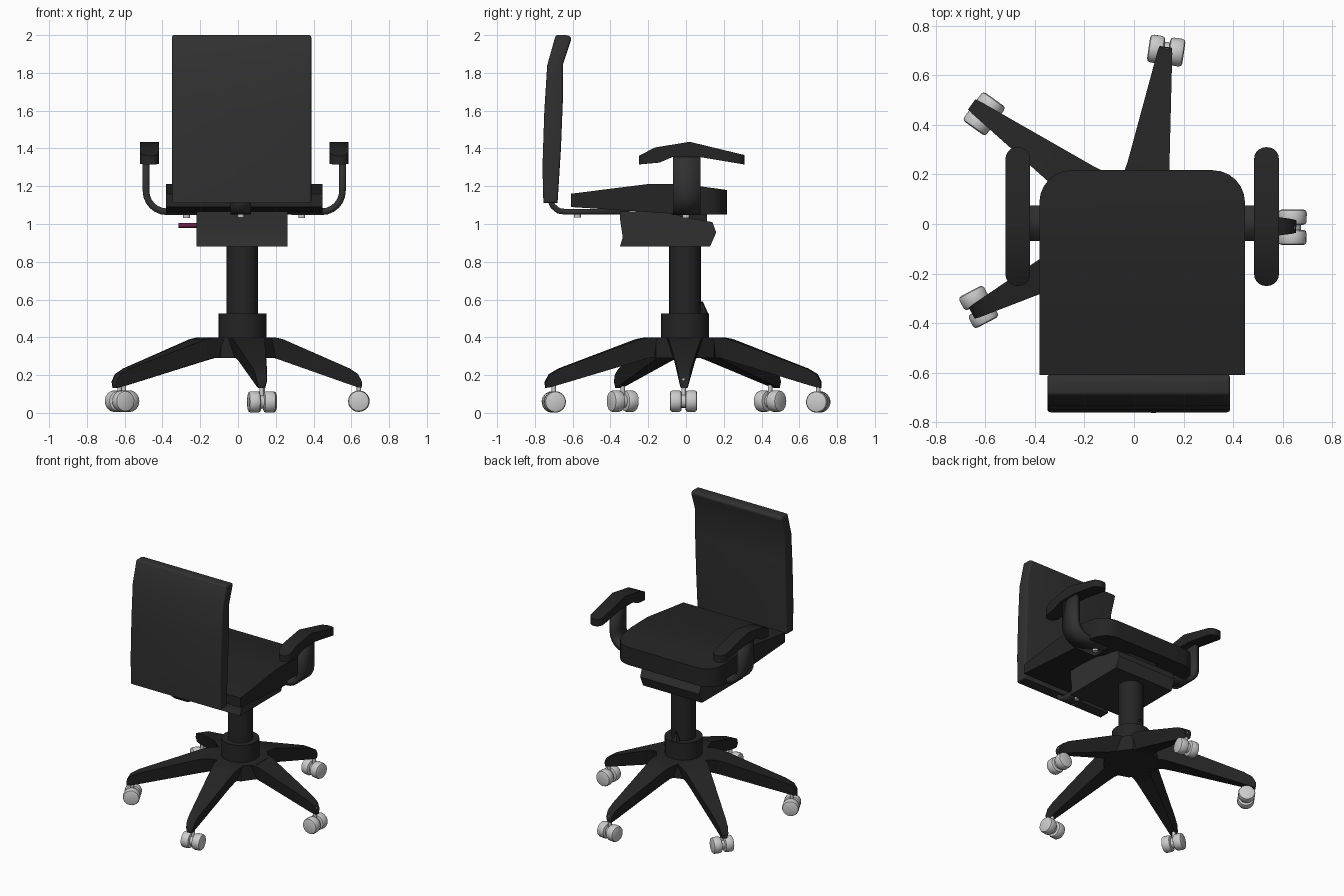
import bpy, bmesh, math
from mathutils import Vector, Matrix

if "Cube" in bpy.data.objects:
    bpy.data.objects.remove(bpy.data.objects["Cube"])

CX = 0.033                      # centre line of the seat and arms
BASE = Vector((0.023, -0.005, 0))   # centre of the column


def material(name, r, g, b):
    m = bpy.data.materials.new(name)
    m.diffuse_color = (r, g, b, 1)
    m.use_nodes = True
    m.node_tree.nodes["Principled BSDF"].inputs["Base Color"].default_value = m.diffuse_color
    return m


BLACK = material("black", 0.018, 0.018, 0.018)
CHARCOAL = material("charcoal", 0.03, 0.03, 0.03)
LEVER = material("dark_magenta", 0.15, 0.015, 0.07)


def finish(name, bm, mat=None, smooth=True):
    bmesh.ops.recalc_face_normals(bm, faces=bm.faces)
    me = bpy.data.meshes.new(name)
    bm.to_mesh(me)
    bm.free()
    ob = bpy.data.objects.new(name, me)
    bpy.context.collection.objects.link(ob)
    if mat:
        me.materials.append(mat)
    if smooth:
        bpy.ops.object.select_all(action='DESELECT')
        ob.select_set(True)
        bpy.context.view_layer.objects.active = ob
        bpy.ops.object.shade_smooth_by_angle(angle=math.radians(35))
    return ob


def extrude(name, profile, x0, x1, mat, pick=None, offset=0, seg=4):
    """Extrude a (y, z) profile along x; bevel the edges chosen by pick(a, b)."""
    bm = bmesh.new()
    face = bm.faces.new([bm.verts.new((x0, y, z)) for y, z in profile])
    new = bmesh.ops.extrude_face_region(bm, geom=[face])["geom"]
    bmesh.ops.translate(bm, vec=(x1 - x0, 0, 0),
                        verts=[v for v in new if isinstance(v, bmesh.types.BMVert)])
    if pick:
        edges = [e for e in bm.edges if pick(e.verts[0].co, e.verts[1].co)]
        bmesh.ops.bevel(bm, geom=edges, offset=offset, segments=seg, profile=0.5,
                        affect='EDGES', clamp_overlap=True)
    return finish(name, bm, mat)


def upright_at(*ys):
    """Choose the upright corner edges lying at the given y values."""
    return lambda a, b: abs(a.x - b.x) < 1e-4 and any(
        abs(a.y - y) < 1e-3 and abs(b.y - y) < 1e-3 for y in ys)


def strip(name, path, width, thickness, mat):
    """Bent flat bar along a path, widened by the vector width."""
    bm = bmesh.new()
    w = Vector(width) / 2
    rows = [(bm.verts.new(Vector(p) - w), bm.verts.new(Vector(p) + w)) for p in path]
    for a, b in zip(rows, rows[1:]):
        bm.faces.new((a[0], a[1], b[1], b[0]))
    ob = finish(name, bm, mat)
    mod = ob.modifiers.new("thickness", 'SOLIDIFY')
    mod.thickness, mod.offset, mod.use_even_offset = thickness, 0, True
    return ob


def cylinder(name, centre, r, length, mat=None, axis=(0, 0, 1), sides=24, r2=None, bevel=0):
    bm = bmesh.new()
    bmesh.ops.create_cone(bm, cap_ends=True, segments=sides, radius1=r,
                          radius2=r if r2 is None else r2, depth=length)
    if bevel:
        rims = [e for e in bm.edges if abs(e.verts[0].co.z - e.verts[1].co.z) < 1e-5]
        bmesh.ops.bevel(bm, geom=rims, offset=bevel, segments=2, profile=0.5, affect='EDGES')
    rot = Vector((0, 0, 1)).rotation_difference(Vector(axis)).to_matrix().to_4x4()
    bmesh.ops.transform(bm, matrix=Matrix.Translation(centre) @ rot, verts=bm.verts)
    return finish(name, bm, mat)


# Seat cushion with two rounded corners
extrude("seat", [(-0.61, 1.09), (-0.61, 1.16), (-0.19, 1.213), (0.0, 1.21), (0.217, 1.18),
                 (0.217, 1.05), (0.0, 1.05)],
        CX - 0.415, CX + 0.415, BLACK, upright_at(0.217), 0.13, 6)

# Backrest, all hard edges rounded
back = [(-0.755, 1.11), (-0.68, 1.11), (-0.662, 1.4), (-0.652, 1.65), (-0.65, 1.85),
        (-0.605, 1.985), (-0.625, 2.0), (-0.69, 2.0), (-0.735, 1.84), (-0.75, 1.6), (-0.76, 1.3)]
extrude("backrest", back, -0.35, 0.388, CHARCOAL,
        lambda a, b: abs(a.x - b.x) < 1e-4 or min(a.z, b.z) > 1.98, 0.035, 4)

# Bar joining the backrest to the seat
strip("back_bracket", [(0.015, y, z) for y, z in
                       ((-0.72, 1.3), (-0.72, 1.13), (-0.705, 1.095), (-0.675, 1.07),
                        (-0.635, 1.064), (-0.3, 1.064))], (0.11, 0, 0), 0.03, CHARCOAL)

# Armrests: shaped pad on a bent flat bar
pad = [(-0.25, 1.36), (-0.165, 1.405), (0.02, 1.435), (0.31, 1.365), (0.31, 1.315),
       (0.07, 1.355), (-0.07, 1.355), (-0.14, 1.325), (-0.25, 1.315)]
for side, label in ((-1, "left"), (1, "right")):
    x = CX + side * 0.552
    extrude(label + "_arm_pad", pad, x - side * 0.1, x, BLACK, upright_at(-0.25, 0.31), 0.047, 5)
    bend = [(0.41 + 0.11 * math.cos(a), 1.175 - 0.11 * math.sin(a))
            for a in (math.pi / 2 * i / 6 for i in range(7))]
    path = [(0.52, 1.37)] + bend + [(0.25, 1.065)]
    strip(label + "_arm_bracket", [(CX + side * d, 0.003, z) for d, z in path],
          (0, 0.145, 0), 0.035, CHARCOAL)
    cylinder(label + "_bolt", (CX + side * 0.305, 0, 1.045), 0.018, 0.025, sides=12)
cylinder("back_bolt", (0.015, -0.575, 1.047), 0.018, 0.025, sides=12)

# Tilt mechanism under the seat, with its lever
extrude("tilt_housing", [(-0.35, 0.88), (-0.335, 0.93), (-0.35, 1.03), (-0.35, 1.065), (-0.12, 1.065),
                         (0.02, 1.03), (0.14, 1.01), (0.16, 0.955), (0.127, 0.88)],
        -0.22, 0.262, CHARCOAL)
extrude("tilt_pivot", [(-0.1, 1.0), (-0.1, 1.06), (0.11, 1.06), (0.11, 1.0)], -0.1, 0.14, BLACK)
cylinder("height_lever", (-0.25, 0.0, 0.993), 0.013, 0.13, LEVER, (1, 0, 0), 12)

# Column and hub
cylinder("column", BASE + Vector((0, 0, 0.66)), 0.084, 0.5, BLACK)
cylinder("hub_collar", BASE + Vector((0, 0, 0.455)), 0.127, 0.14, BLACK)
cylinder("hub_plate", BASE + Vector((0, 0, 0.345)), 0.19, 0.11, BLACK, sides=10)
cylinder("collar_peg", BASE + Vector((0, 0.09, 0.555)), 0.035, 0.07, BLACK, sides=8, r2=0.004)

# Five tapering legs, each with a twin-wheel caster
sections = [(0.0, 0.11, 0.40, 0.29), (0.27, 0.095, 0.40, 0.29), (0.34, 0.085, 0.39, 0.275),
            (0.9, 0.036, 0.235, 0.15), (0.97, 0.03, 0.205, 0.135), (1.0, 0.025, 0.165, 0.132)]
tips = [(0.655, -0.01), (0.128, 0.715), (-0.655, 0.483), (-0.655, -0.36), (0.125, -0.745)]
wheels = [(0.64, -0.013), (0.13, 0.70), (-0.605, 0.445), (-0.627, -0.335), (0.125, -0.70)]
for i, (tip, hub) in enumerate(zip(tips, wheels), 1):
    run = Vector((*tip, 0)) - BASE
    across = Vector((-run.y, run.x, 0)).normalized()
    bm = bmesh.new()
    rings = []
    for t, w, top, low in sections:
        p = BASE + run * t
        rings.append([bm.verts.new(p + across * s * w + Vector((0, 0, z)))
                      for s, z in ((-1, top), (1, top), (0.65, low), (-0.65, low))])
    for a, b in zip(rings, rings[1:]):
        for k in range(4):
            bm.faces.new((a[k], a[(k + 1) % 4], b[(k + 1) % 4], b[k]))
    bm.faces.new(rings[0])
    bm.faces.new(rings[-1])
    finish(f"leg_{i}", bm, BLACK)

    c = Vector((*hub, 0.062 if i not in (2, 5) else 0.058))
    for s, label in ((-1, "a"), (1, "b")):
        cylinder(f"caster_{i}_wheel_{label}", c + across * s * 0.041, 0.057, 0.062,
                 axis=across, sides=20, bevel=0.014)
    cylinder(f"caster_{i}_axle", c, 0.035, 0.05, axis=across, sides=16)
    cylinder(f"caster_{i}_stem", c + Vector((0, 0, 0.06)), 0.012, 0.12, sides=12)
